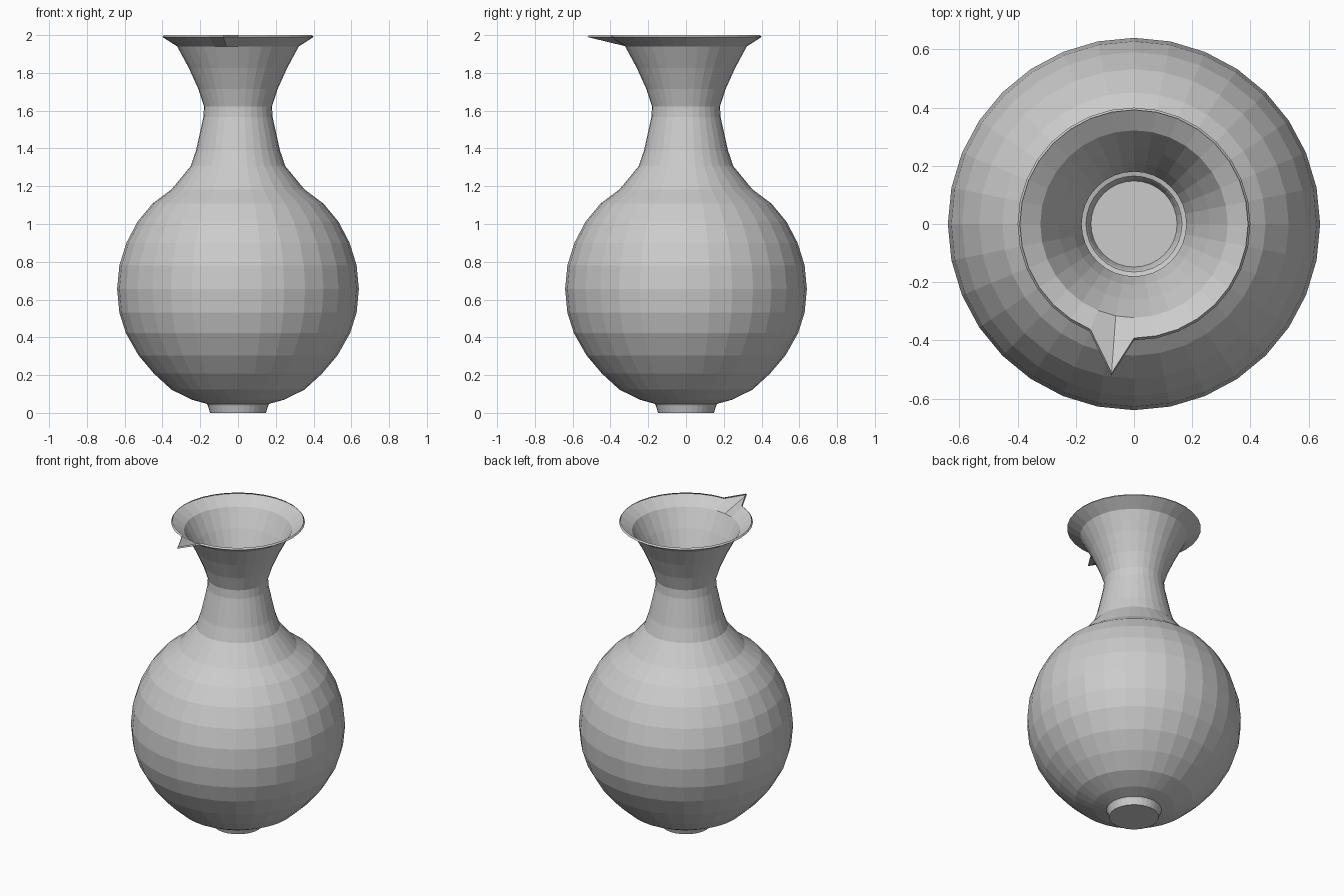
import bpy, bmesh, math

if "Cube" in bpy.data.objects:
    bpy.data.objects.remove(bpy.data.objects["Cube"])

SIDES = 32

# one warm-free grey for the whole vessel
grey = bpy.data.materials.new("plain grey")
grey.diffuse_color = (0.6, 0.6, 0.6, 1.0)
grey.use_nodes = True
grey.node_tree.nodes["Principled BSDF"].inputs["Base Color"].default_value = grey.diffuse_color

# (radius, height) from the foot up to the lip
profile = [
    (0.148, 0.0), (0.160, 0.04), (0.165, 0.048),            # foot
    (0.245, 0.070), (0.352, 0.123), (0.445, 0.208),         # lower belly
    (0.527, 0.305), (0.594, 0.423), (0.628, 0.531),
    (0.640, 0.656), (0.628, 0.781), (0.591, 0.900),         # upper belly
    (0.532, 1.012), (0.4525, 1.108), (0.352, 1.183),
    (0.250, 1.307), (0.222, 1.390), (0.183, 1.567),         # neck
    (0.180, 1.622), (0.210, 1.715), (0.260, 1.825),
    (0.322, 1.940), (0.400, 1.990), (0.392, 2.0),           # flared mouth
]

bm = bmesh.new()
rings = []
for r, z in profile:
    rings.append([bm.verts.new((r * math.sin(2 * math.pi * i / SIDES),
                                -r * math.cos(2 * math.pi * i / SIDES), z))
                  for i in range(SIDES)])
for low, high in zip(rings, rings[1:]):
    for i in range(SIDES):
        j = (i + 1) % SIDES
        bm.faces.new((low[i], low[j], high[j], high[i]))
bm.faces.new(list(reversed(rings[0])))                      # closed base

# pouring spout: one lip point, just left of the front, pulled forward
for ring, y in ((rings[-2], -0.522), (rings[-1], -0.512)):
    ring[-1].co.y = y

mesh = bpy.data.meshes.new("vase")
bm.to_mesh(mesh)
bm.free()
mesh.materials.append(grey)
vase = bpy.data.objects.new("vase", mesh)
bpy.context.collection.objects.link(vase)
